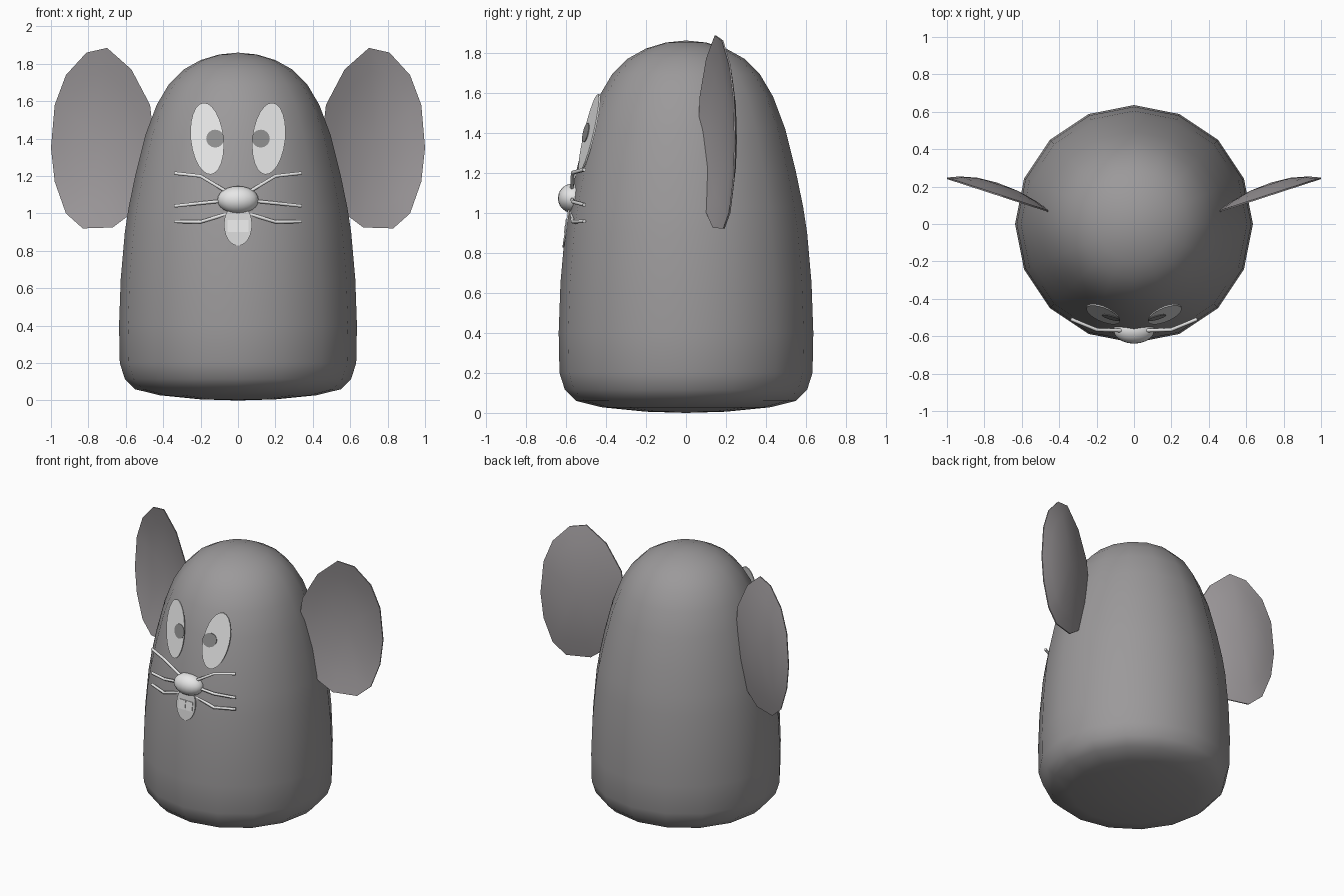
import bpy, bmesh, math

if "Cube" in bpy.data.objects:
    bpy.data.objects.remove(bpy.data.objects["Cube"])


def material(name, r, g, b):
    m = bpy.data.materials.new(name)
    m.diffuse_color = (r, g, b, 1)
    m.use_nodes = True
    m.node_tree.nodes["Principled BSDF"].inputs["Base Color"].default_value = m.diffuse_color
    return m


GREY = material("body grey", 0.33, 0.32, 0.325)
EAR = material("ear grey", 0.34, 0.32, 0.33)
WHITE = material("white", 0.8, 0.8, 0.8)
PALE = material("mouth pale grey", 0.66, 0.66, 0.66)
DARK = material("pupil grey", 0.28, 0.28, 0.28)


def finish(name, bm, mat, smooth=None):
    bmesh.ops.recalc_face_normals(bm, faces=bm.faces)
    me = bpy.data.meshes.new(name)
    bm.to_mesh(me)
    bm.free()
    me.materials.append(mat)
    ob = bpy.data.objects.new(name, me)
    bpy.context.collection.objects.link(ob)
    if smooth is not None:
        bpy.ops.object.select_all(action='DESELECT')
        ob.select_set(True)
        bpy.context.view_layer.objects.active = ob
        bpy.ops.object.shade_smooth_by_angle(angle=math.radians(smooth))
    return ob


def ellipse(cx, cz, a, b, tilt=0, n=24):
    pts = []
    for i in range(n):
        t = 2 * math.pi * i / n
        u, v = a * math.cos(t), b * math.sin(t)
        pts.append((cx + u * math.cos(tilt) + v * math.sin(tilt),
                    cz - u * math.sin(tilt) + v * math.cos(tilt)))
    return pts


def plate(name, pts, depth, mat, thick=0.008):
    """Flat outline in x,z laid on the sloping plane y = depth(x, z)."""
    bm = bmesh.new()
    front = [bm.verts.new((x, depth(x, z), z)) for x, z in pts]
    back = [bm.verts.new((x, depth(x, z) + thick, z)) for x, z in pts]
    bm.faces.new(front)
    bm.faces.new(back[::-1])
    n = len(pts)
    for i in range(n):
        j = (i + 1) % n
        bm.faces.new((front[i], back[i], back[j], front[j]))
    return finish(name, bm, mat)


# body: 16-sided turned profile
profile = [(0.2, 0.006), (0.42, 0.028), (0.55, 0.06), (0.605, 0.115), (0.632, 0.2),
           (0.636, 0.4), (0.627, 0.65), (0.605, 0.9), (0.585, 1.03), (0.55, 1.2),
           (0.495, 1.42), (0.435, 1.58), (0.37, 1.69), (0.29, 1.77), (0.2, 1.82),
           (0.1, 1.85)]
N = 16
bm = bmesh.new()
rings = [[bm.verts.new((r * math.cos(2 * math.pi * i / N),
                        r * math.sin(2 * math.pi * i / N), z)) for i in range(N)]
         for r, z in profile]
bottom, top = bm.verts.new((0, 0, 0)), bm.verts.new((0, 0, 1.86))
for i in range(N):
    j = (i + 1) % N
    for lo, hi in zip(rings, rings[1:]):
        bm.faces.new((lo[i], lo[j], hi[j], hi[i]))
    bm.faces.new((bottom, rings[0][j], rings[0][i]))
    bm.faces.new((top, rings[-1][i], rings[-1][j]))
finish("body", bm, GREY, 60)

# ears: thin shallow dishes, hollow side to the front
rim = [(0.70, 1.885), (0.81, 1.86), (0.92, 1.74), (0.98, 1.58), (1.0, 1.35), (0.98, 1.17),
       (0.92, 1.0), (0.83, 0.92), (0.67, 0.925), (0.57, 1.0), (0.47, 1.18), (0.45, 1.4),
       (0.47, 1.58), (0.57, 1.77)]
for side, s in (("right", 1), ("left", -1)):
    bm = bmesh.new()
    cx, cz = 0.73, 1.40

    def ear_vert(x, z, bulge):
        return bm.verts.new((s * x, 0.068 + 0.325 * (x - 0.47) + bulge, z))

    skins = []
    for thick in (0, 0.008):
        loops = [[ear_vert(cx + k * (x - cx), cz + k * (z - cz), h + thick) for x, z in rim]
                 for k, h in ((1, 0), (0.75, 0.028), (0.4, 0.052))]
        centre = ear_vert(cx, cz, 0.06 + thick)
        n = len(rim)
        for i in range(n):
            j = (i + 1) % n
            for a, b in zip(loops, loops[1:]):
                bm.faces.new((a[i], a[j], b[j], b[i]))
            bm.faces.new((loops[-1][i], loops[-1][j], centre))
        skins.append(loops[0])
    for i in range(n):
        j = (i + 1) % n
        bm.faces.new((skins[0][i], skins[0][j], skins[1][j], skins[1][i]))
    finish(side + "_ear", bm, EAR, 40)

    # eyes: leaning flat ovals with pupils
    def eye_plane(x, z, off=0):
        return -0.486 + 0.21 * (z - 1.4) + 0.27 * (s * x - 0.165) - off

    plate(side + "_eye", ellipse(s * 0.165, 1.40, 0.088, 0.193, s * 0.11), eye_plane, WHITE)
    plate(side + "_pupil", ellipse(s * 0.122, 1.40, 0.048, 0.048, 0, 16),
          lambda x, z: eye_plane(x, z, 0.005), DARK, 0.004)

    # whiskers: three bent rods on each side
    for k, (z0, z1, z2) in enumerate(((1.11, 1.20, 1.215), (1.07, 1.055, 1.04),
                                      (1.0, 0.955, 0.957))):
        cu = bpy.data.curves.new("whisker", 'CURVE')
        cu.dimensions = '3D'
        cu.bevel_depth = 0.01
        cu.bevel_resolution = 1
        cu.use_fill_caps = True
        sp = cu.splines.new('POLY')
        sp.points.add(2)
        for p, co in zip(sp.points, ((0.05, -0.57, z0), (0.2, -0.565, z1),
                                     (0.338, -0.508, z2))):
            p.co = (s * co[0], co[1], co[2], 1)
        cu.materials.append(WHITE)
        ob = bpy.data.objects.new("%s_whisker_%d" % (side, k + 1), cu)
        bpy.context.collection.objects.link(ob)
        bpy.ops.object.select_all(action='DESELECT')
        ob.select_set(True)
        bpy.context.view_layer.objects.active = ob
        bpy.ops.object.convert(target='MESH')


# mouth plate with two front teeth
def mouth_plane(x, z):
    return -0.617 + 0.15 * (z - 0.83)


plate("mouth", ellipse(0, 0.94, 0.075, 0.113), mouth_plane, PALE)
for side, s in (("right", 1), ("left", -1)):
    plate(side + "_tooth", [(s * 0.002, 0.9), (s * 0.055, 0.9), (s * 0.055, 0.965),
                            (s * 0.002, 0.965)],
          lambda x, z: mouth_plane(x, z) - 0.004, WHITE, 0.004)

# nose
bm = bmesh.new()
bmesh.ops.create_uvsphere(bm, u_segments=20, v_segments=12, radius=1)
for v in bm.verts:
    v.co = (v.co.x * 0.11, v.co.y * 0.075 - 0.565, v.co.z * 0.074 + 1.072)
finish("nose", bm, WHITE, 60)
